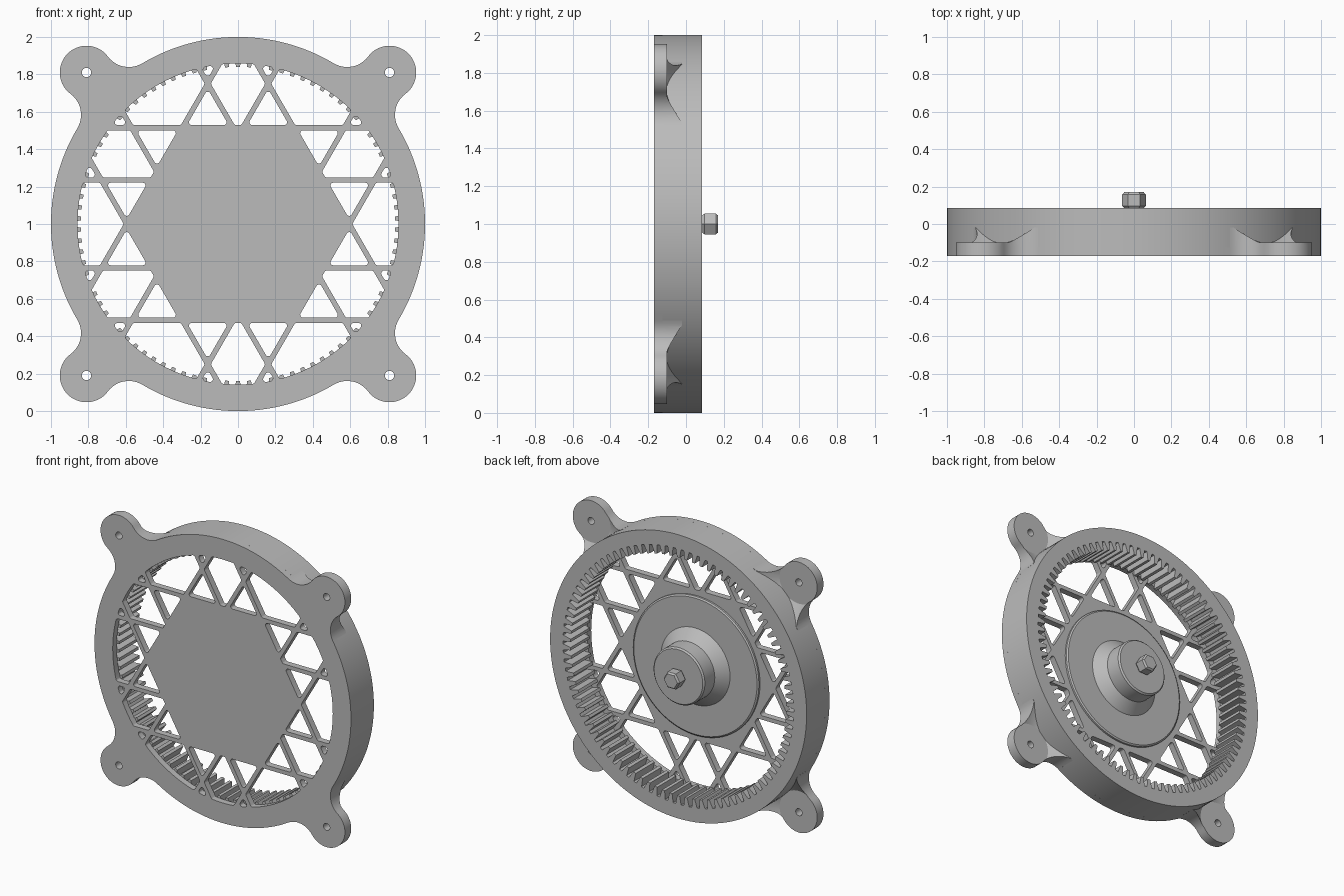
import bpy, bmesh
from math import sin, cos, pi, radians, hypot, atan2
from mathutils import Matrix

if "Cube" in bpy.data.objects:
    bpy.data.objects.remove(bpy.data.objects["Cube"])

grey = bpy.data.materials.new("grey_plastic")
grey.use_nodes = True
grey.diffuse_color = (0.5, 0.5, 0.5, 1)
grey.node_tree.nodes["Principled BSDF"].inputs["Base Color"].default_value = (0.5, 0.5, 0.5, 1)

FRONT, PLATE_BACK, EAR_BACK, GUSSET_BACK, RING_BACK = -0.17, -0.125, -0.10, -0.02, 0.085


def finish(name, bm):
    bmesh.ops.recalc_face_normals(bm, faces=bm.faces)
    mesh = bpy.data.meshes.new(name)
    bm.to_mesh(mesh)
    bm.free()
    mesh.materials.append(grey)
    obj = bpy.data.objects.new(name, mesh)
    bpy.context.collection.objects.link(obj)
    return obj


def smooth(obj):
    bpy.ops.object.select_all(action='DESELECT')
    obj.select_set(True)
    bpy.context.view_layer.objects.active = obj
    bpy.ops.object.shade_smooth_by_angle(angle=radians(30))


def arc(cx, cz, r, a0, a1, n):
    steps = [a0 + (a1 - a0) * i / n for i in range(n + 1)]
    return [(cx + r * cos(a), cz + r * sin(a)) for a in steps]


def circle(cx, cz, r, n):
    return arc(cx, cz, r, 0, 2 * pi, n)[:-1]


def turn(points, a):
    return [(x * cos(a) - z * sin(a), x * sin(a) + z * cos(a)) for x, z in points]


def prism(name, loops, y0, y1):
    """Extrude an outline (first loop) with holes (other loops) from y0 to y1."""
    bm = bmesh.new()
    for loop in loops:
        verts = [bm.verts.new((x, y0, 1 + z)) for x, z in loop]
        for i, v in enumerate(verts):
            bm.edges.new((verts[i - 1], v))
    bmesh.ops.triangle_fill(bm, edges=bm.edges[:], use_beauty=True, normal=(0, -1, 0))
    new = bmesh.ops.extrude_face_region(bm, geom=bm.faces[:], use_keep_orig=True)["geom"]
    moved = [g for g in new if isinstance(g, bmesh.types.BMVert)]
    bmesh.ops.translate(bm, verts=moved, vec=(0, y1 - y0, 0))
    return finish(name, bm)


def lathe(name, profile, n, centre=(0, 0)):
    """Turn a (radius, y) profile about the front-to-back axis."""
    bm = bmesh.new()
    verts = [bm.verts.new((r, y, 0)) for r, y in profile]
    edges = [bm.edges.new(pair) for pair in zip(verts, verts[1:])]
    bmesh.ops.spin(bm, geom=verts + edges, cent=(0, 0, 0), axis=(0, 1, 0),
                   angle=2 * pi, steps=n)
    bmesh.ops.remove_doubles(bm, verts=bm.verts, dist=1e-4)
    bmesh.ops.transform(bm, matrix=Matrix.Translation((centre[0], 0, 1 + centre[1])),
                        verts=bm.verts)
    return finish(name, bm)


# Lattice of struts: two sets of lines in six directions
OPENING, HALF_STRUT, CORNER = 0.858, 0.014, 0.015
strut_lines = [(cos(a), sin(a), d) for a in [radians(30 + 60 * k) for k in range(6)]
               for d in (0.515, 0.235)]


def clip(poly, nx, nz, d):
    """Keep the side of a convex polygon where n.p > d."""
    out = []
    for p, q in zip(poly, poly[1:] + poly[:1]):
        sp, sq = p[0] * nx + p[1] * nz - d, q[0] * nx + q[1] * nz - d
        if sp > 0:
            out.append(p)
        if sp * sq < 0:
            t = sp / (sp - sq)
            out.append((p[0] + t * (q[0] - p[0]), p[1] + t * (q[1] - p[1])))
    return out


def window(r, degrees):
    """Rounded opening around a seed point, bounded by struts and rim."""
    sx, sz = r * cos(radians(degrees)), r * sin(radians(degrees))
    poly = circle(0, 0, OPENING - CORNER, 144)
    for nx, nz, d in strut_lines:
        side = 1 if sx * nx + sz * nz > d else -1
        poly = clip(poly, side * nx, side * nz, side * d + HALF_STRUT + CORNER)
    poly = [p for i, p in enumerate(poly)
            if hypot(p[0] - poly[i - 1][0], p[1] - poly[i - 1][1]) > 1e-4]
    out = []
    for i, p in enumerate(poly):
        a, b = poly[i - 1], poly[(i + 1) % len(poly)]
        start = atan2(p[1] - a[1], p[0] - a[0]) - pi / 2
        end = atan2(b[1] - p[1], b[0] - p[0]) - pi / 2
        sweep = (end - start) % (2 * pi)
        out += arc(*p, CORNER, start, start + sweep, 5 if sweep > 0.3 else 1)
    return [p for i, p in enumerate(out)
            if hypot(p[0] - out[i - 1][0], p[1] - out[i - 1][1]) > 1e-4]


windows = []
for k in range(6):
    base = 90 + 60 * k
    windows += [window(0.7, base), window(0.74, base + 30)]
    for s in (-1, 1):
        windows += [window(0.62, base + 15 * s), window(0.832, base + 11 * s)]

# Mounting ear outline, pointing along +x, blended into the ring
EAR_DIST, EAR_R, FILLET, SPREAD = 1.1455, 0.143, 0.14, radians(14.2)
fx, fz = (1 + FILLET) * cos(SPREAD), -(1 + FILLET) * sin(SPREAD)
lean = atan2(-fz, EAR_DIST - fx)
lower = arc(fx, fz, FILLET, pi - SPREAD, lean, 12)
ear_outline = (lower + arc(EAR_DIST, 0, EAR_R, lean - pi, pi - lean, 28)[1:-1]
               + [(x, -z) for x, z in reversed(lower)])
ear_hole = circle(EAR_DIST, 0, 0.025, 20)
ear_neck = ear_outline + [(0.95 * cos(SPREAD), s * 0.95 * sin(SPREAD)) for s in (1, -1)]
ear_angles = [radians(45 + 90 * k) for k in range(4)]

# Front plate: rim, ears and lattice in one piece
outline, holes = [], []
for a in ear_angles:
    outline += turn(ear_outline, a)
    outline += arc(0, 0, 1, a + SPREAD, a + pi / 2 - SPREAD, 28)[1:-1]
    holes.append(turn(ear_hole, a))
smooth(prism("front_lattice_plate", [outline] + holes + windows, FRONT, PLATE_BACK))

# Internal gear ring
TEETH, ROOT, TIP = 90, 0.9, 0.84
pitch = 2 * pi / TEETH
tooth_loop = []
for k in range(TEETH):
    for share, r in ((-0.34, ROOT), (-0.17, TIP), (0.17, TIP), (0.34, ROOT)):
        a = pi / 2 + (k + share) * pitch
        tooth_loop.append((r * cos(a), r * sin(a)))
smooth(prism("internal_gear_ring", [circle(0, 0, 1, 144), tooth_loop], PLATE_BACK, RING_BACK))

# Ear backs with a flared relief round each screw hole
for i, a in enumerate(ear_angles):
    ear = prism(f"mounting_ear_{i + 1}", [turn(ear_neck, a), turn(ear_hole, a)],
                PLATE_BACK, GUSSET_BACK)
    centre = (EAR_DIST * cos(a), EAR_DIST * sin(a))
    cutter = lathe(f"ear_relief_cutter_{i + 1}",
                   [(0, EAR_BACK), (0.15, EAR_BACK), (0.2825, -0.018), (0.2825, 0.02), (0, 0.02)],
                   48, centre)
    cutter.hide_render = True
    cutter.hide_set(True)
    cut = ear.modifiers.new("relief", 'BOOLEAN')
    cut.operation, cut.solver, cut.object = 'DIFFERENCE', 'EXACT', cutter
    bpy.context.view_layer.objects.active = ear
    ear.select_set(True)
    bpy.ops.object.modifier_apply(modifier=cut.name)
    bpy.data.objects.remove(cutter)
    smooth(ear)

# Hub on the back: disc, cone and boss
smooth(lathe("hub", [(0, PLATE_BACK), (0.49, PLATE_BACK), (0.49, -0.112), (0.48, -0.105),
                     (0.27, -0.105), (0.2, -0.035), (0.2, 0.075), (0.19, RING_BACK),
                     (0, RING_BACK)], 72))

# Hexagonal drive stub
lathe("hex_stub", [(0, 0.08), (0.052, 0.085), (0.063, 0.097), (0.063, 0.158),
                   (0.052, 0.17), (0, 0.17)], 6)
